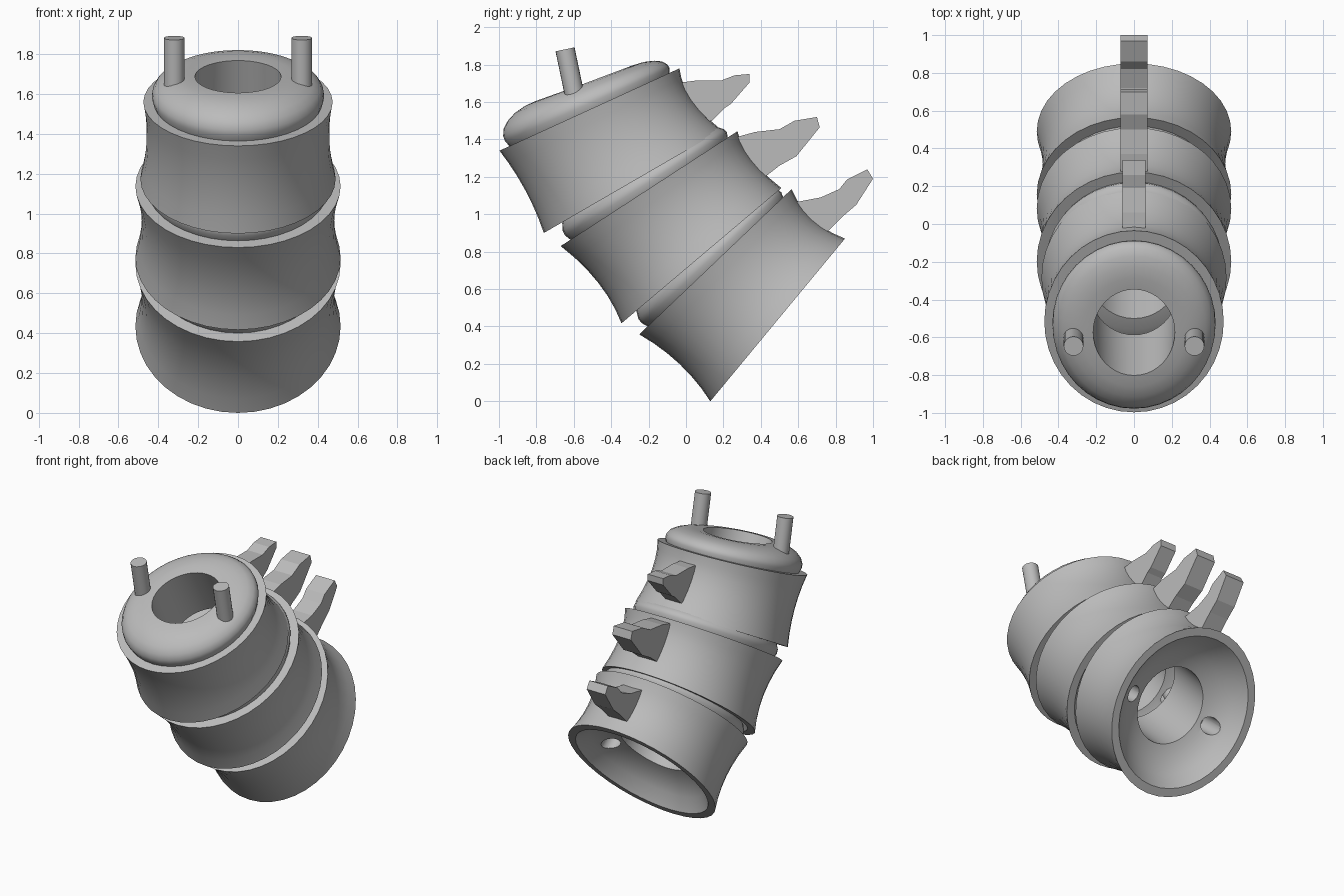
import bpy, bmesh, math
from mathutils import Vector

cube = bpy.data.objects.get("Cube")
if cube:
    bpy.data.objects.remove(cube, do_unlink=True)

SIDES = 40
mat = bpy.data.materials.new("bone_grey")
mat.use_nodes = True
mat.diffuse_color = (0.5, 0.5, 0.5, 1)
mat.node_tree.nodes["Principled BSDF"].inputs["Base Color"].default_value = (0.5, 0.5, 0.5, 1)


def finish(name, bm):
    bmesh.ops.recalc_face_normals(bm, faces=bm.faces)
    me = bpy.data.meshes.new(name)
    bm.to_mesh(me)
    bm.free()
    me.materials.append(mat)
    ob = bpy.data.objects.new(name, me)
    bpy.context.collection.objects.link(ob)
    return ob


def smooth(ob):
    bpy.ops.object.select_all(action='DESELECT')
    ob.select_set(True)
    bpy.context.view_layer.objects.active = ob
    bpy.ops.object.shade_smooth_by_angle(angle=math.radians(32))


class Rim:
    """Tilted ellipse given by its front and back points in the side plane."""
    def __init__(self, front, back, half_width):
        self.f, self.b, self.w = Vector(front), Vector(back), half_width
        self.c = (self.f + self.b) / 2
        self.u = (self.b - self.f).normalized()
        self.n = Vector((-self.u.y, self.u.x))

    def at(self, along, height):
        return self.c + self.u * along + self.n * height

    def inset(self, scale, height, lean=0.0):
        """Scaled copy raised along the normal, higher at the front by lean."""
        f = self.c + (self.f - self.c) * scale + self.n * height * (1 + lean)
        b = self.c + (self.b - self.c) * scale + self.n * height * (1 - lean)
        return Rim(f, b, self.w * scale)


def blend(low, mid, top, t):
    """Quadratic curve through three rims."""
    k = ((1 - t) * (1 - 2 * t), 4 * t * (1 - t), t * (2 * t - 1))
    mix = lambda a, b, c: a * k[0] + b * k[1] + c * k[2]
    return Rim(mix(low.f, mid.f, top.f), mix(low.b, mid.b, top.b), mix(low.w, mid.w, top.w))


def rod(name, a, b, x, radius):
    """Cylinder between two side-plane points at a given x."""
    a, b = Vector((x, *a)), Vector((x, *b))
    bm = bmesh.new()
    bmesh.ops.create_cone(bm, cap_ends=True, segments=20, radius1=radius,
                          radius2=radius, depth=(b - a).length)
    bm.transform((b - a).to_track_quat('Z', 'Y').to_matrix().to_4x4())
    bmesh.ops.translate(bm, verts=bm.verts, vec=(a + b) / 2)
    return finish(name, bm)


def body(name, low, mid, top):
    # outer wall, rounded top cushion, central tunnel and hollow underside
    loops = [blend(low, mid, top, i / 6) for i in range(7)]
    cushion = ((.89, 0), (.91, .03), (.905, .055), (.87, .085), (.8, .11),
               (.7, .13), (.58, .14), (.455, .14))
    hollow = ((.455, .17), (.55, .155), (.66, .125), (.78, .08), (.9, 0))
    loops += [top.inset(s, h, .15) for s, h in cushion]
    loops += [low.inset(s, h) for s, h in hollow]
    bm = bmesh.new()
    rings = []
    for r in loops:
        ring = []
        for i in range(SIDES):
            a = math.tau * i / SIDES
            p = r.c + (r.b - r.c) * math.cos(a)
            ring.append(bm.verts.new((r.w * math.sin(a), p.x, p.y)))
        rings.append(ring)
    for k, ring in enumerate(rings):
        nxt = rings[(k + 1) % len(rings)]
        for i in range(SIDES):
            j = (i + 1) % SIDES
            bm.faces.new((ring[i], ring[j], nxt[j], nxt[i]))
    ob = finish(name, bm)

    # pin sockets in the underside
    for x in (-.32, .32):
        cutter = rod("socket_cutter", low.at(-.02, -.05), low.at(-.02, .32), x, .056)
        cutter.hide_render = True
        mod = ob.modifiers.new("socket", 'BOOLEAN')
        mod.object = cutter
        mod.solver = 'EXACT'
        bpy.context.view_layer.objects.active = ob
        bpy.ops.object.modifier_apply(modifier=mod.name)
        bpy.data.objects.remove(cutter, do_unlink=True)
    smooth(ob)


def spine(name, outline, half_width):
    # flat-sided prong on the back
    bm = bmesh.new()
    face = bm.faces.new([bm.verts.new((-half_width, y, z)) for y, z in outline])
    ext = bmesh.ops.extrude_face_region(bm, geom=[face])["geom"]
    bmesh.ops.translate(bm, vec=(2 * half_width, 0, 0),
                        verts=[v for v in ext if isinstance(v, bmesh.types.BMVert)])
    finish(name, bm)


segments = {
    "upper": (Rim((-.76, .90), (.19, 1.45), .49),
              Rim((-.86, 1.13), (.03, 1.615), .458),
              Rim((-.997, 1.34), (-.035, 1.78), .475),
              .06, ((-.06, 1.70), (.06, 1.716), (.19, 1.716), (.26, 1.743), (.34, 1.75),
                    (.34, 1.705), (.24, 1.59), (.205, 1.567), (.14, 1.5), (.02, 1.5))),
    "middle": (Rim((-.345, .417), (.51, 1.14), .515),
               Rim((-.47, .635), (.35, 1.295), .483),
               Rim((-.67, .83), (.275, 1.444), .515),
               .072, ((.26, 1.41), (.37, 1.44), (.5, 1.455), (.58, 1.5), (.7, 1.52),
                      (.715, 1.465), (.59, 1.31), (.5, 1.26), (.41, 1.19), (.28, 1.22))),
    "lower": (Rim((.13, 0), (.85, .87), .515),
              Rim((-.035, .2), (.675, .975), .483),
              Rim((-.25, .358), (.564, 1.134), .515),
              .072, ((.56, 1.06), (.72, 1.09), (.82, 1.135), (.86, 1.185), (.97, 1.24),
                     (1, 1.19), (.91, 1.05), (.84, .99), (.76, .91), (.6, .92))),
}

for part, (low, mid, top, width, outline) in segments.items():
    body(part + "_body", low, mid, top)
    spine(part + "_spine", outline, width)
    for side, x in (("left", .32), ("right", -.32)):
        smooth(rod(f"{part}_{side}_pin", top.at(-.05, .06), top.at(.015, .347), x, .052))
